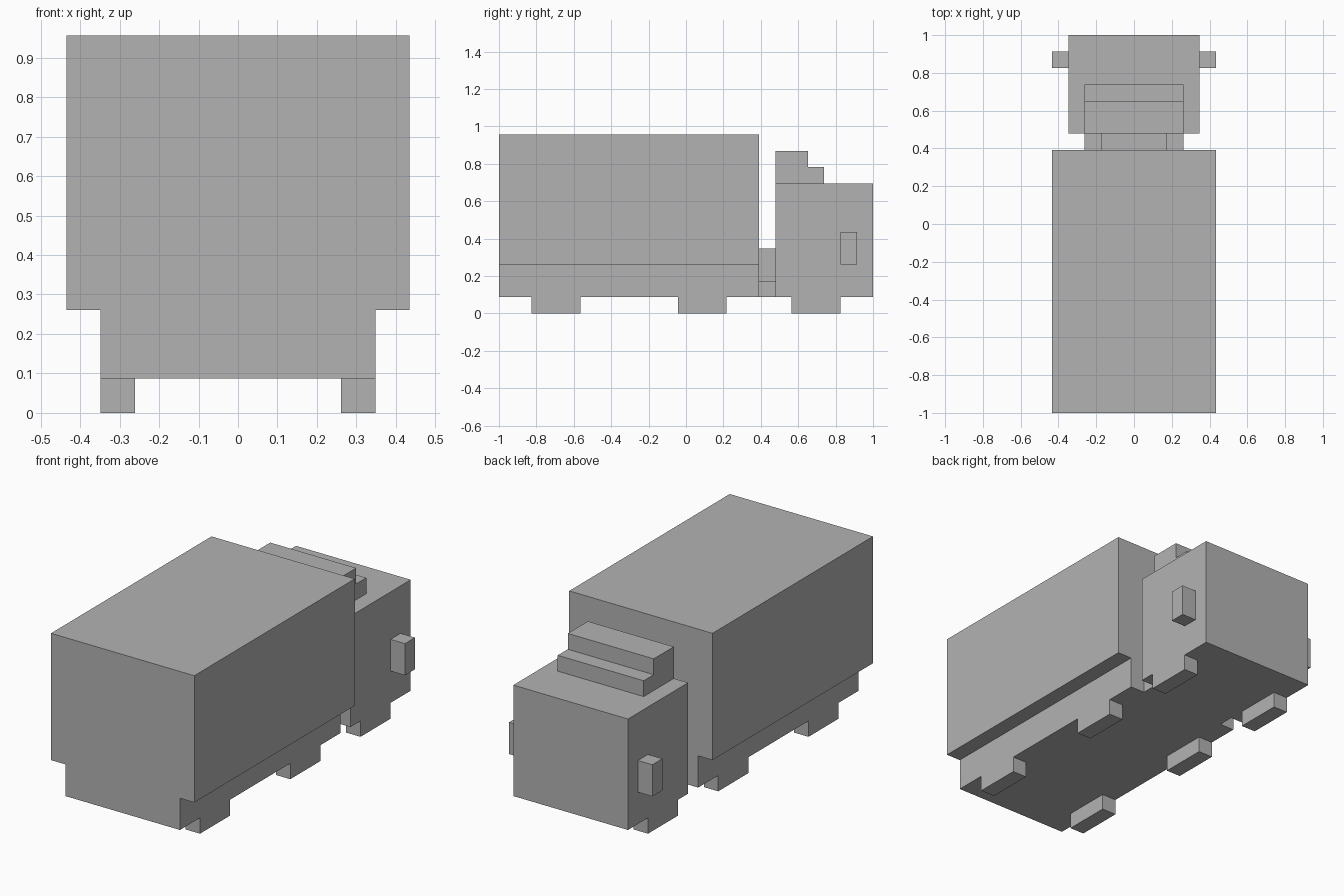
import bpy
import bmesh
from mathutils import Vector

if "Cube" in bpy.data.objects:
    bpy.data.objects.remove(bpy.data.objects["Cube"], do_unlink=True)

UNIT = 2 / 23  # the truck is 23 blocks long

grey = bpy.data.materials.new("plain grey")
grey.use_nodes = True
grey.diffuse_color = (0.45, 0.45, 0.45, 1)
grey.node_tree.nodes["Principled BSDF"].inputs["Base Color"].default_value = grey.diffuse_color


def block(name, x, y, z):
    """Box spanning the given (low, high) block ranges on each axis."""
    low, high = (Vector(c) * UNIT for c in zip(x, y, z))
    bm = bmesh.new()
    bmesh.ops.create_cube(bm, size=1)
    bmesh.ops.scale(bm, vec=high - low, verts=bm.verts)
    bmesh.ops.translate(bm, vec=(low + high) / 2, verts=bm.verts)
    mesh = bpy.data.meshes.new(name)
    bm.to_mesh(mesh)
    bm.free()
    mesh.materials.append(grey)
    obj = bpy.data.objects.new(name, mesh)
    bpy.context.collection.objects.link(obj)


def pair(name, x, y, z):
    """Mirrored boxes on the left (+x) and right (-x) sides."""
    block("left_" + name, x, y, z)
    block("right_" + name, (-x[1], -x[0]), y, z)


# Cargo body and its narrower chassis
block("cargo_box", (-5, 5), (-11.5, 4.5), (3, 11))
block("chassis", (-4, 4), (-11.5, 4.5), (1, 3))

# Coupling between the cargo body and the cab
block("coupling_base", (-3, 3), (4.5, 5.5), (1, 2))
block("coupling_post", (-2, 2), (4.5, 5.5), (2, 4))

# Cab with a stepped wind deflector on the roof
block("cab", (-4, 4), (5.5, 11.5), (1, 8))
block("deflector_lower_step", (-3, 3), (5.5, 8.5), (8, 9))
block("deflector_upper_step", (-3, 3), (5.5, 7.5), (9, 10))

# Side mirrors
pair("mirror", (4, 5), (9.5, 10.5), (3, 5))

# Wheels, three axles
for axle, start in (("rear", -9.5), ("middle", -0.5), ("cab", 6.5)):
    pair(axle + "_wheel", (3, 4), (start, start + 3), (0, 1))
